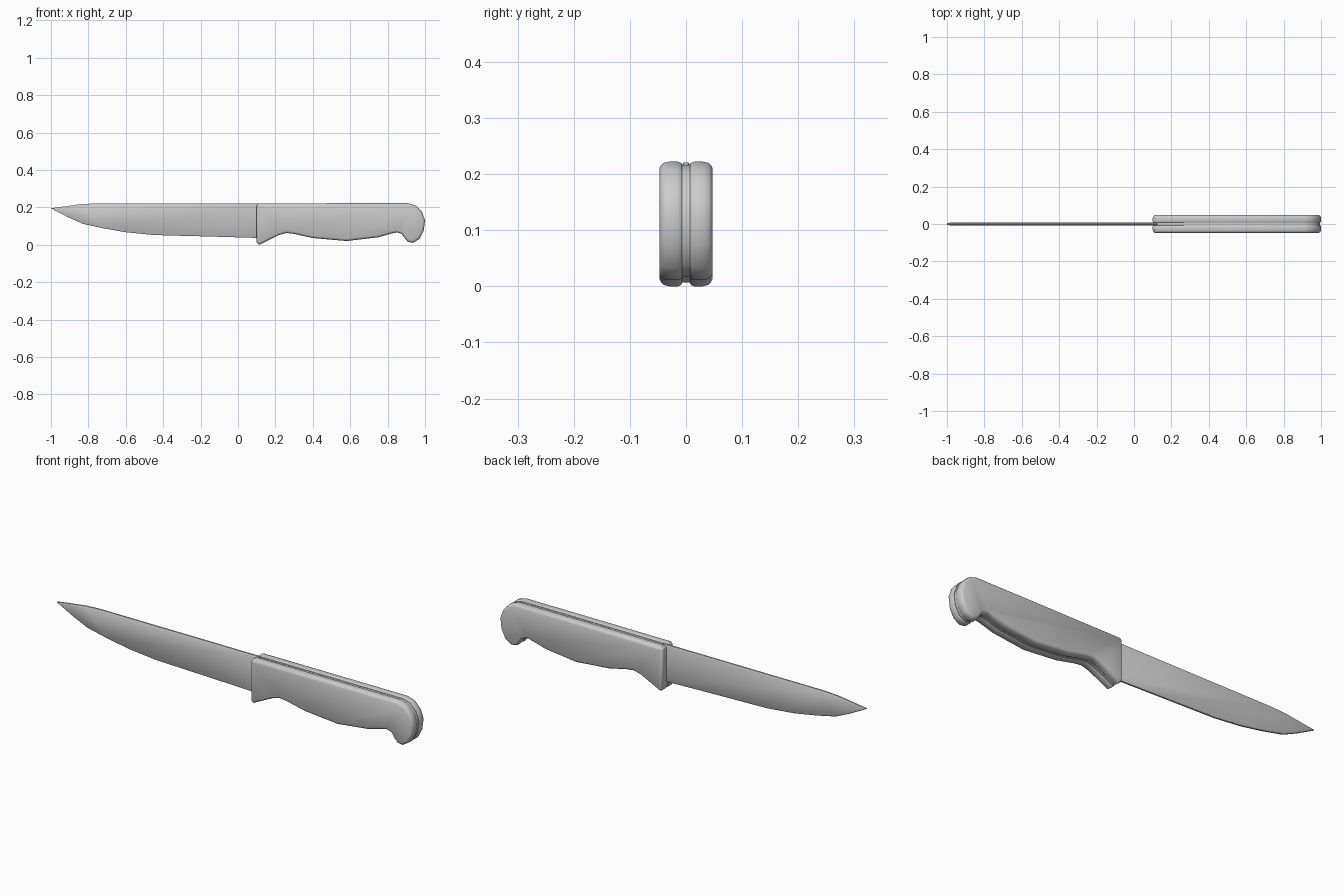
import bpy, bmesh, math
from mathutils import Vector

if "Cube" in bpy.data.objects:
    bpy.data.objects.remove(bpy.data.objects["Cube"])


def inset(pts, d):
    """Move every corner of a counter-clockwise outline inward by d."""
    out = []
    for i, p in enumerate(pts):
        a = (p - pts[i - 1]).normalized()
        b = (pts[(i + 1) % len(pts)] - p).normalized()
        na, nb = Vector((-a.y, a.x)), Vector((-b.y, b.x))
        out.append(p + (na + nb) * (d / (1 + na.dot(nb))))
    return out


def loft(name, outline, rings):
    """Skin copies of an x-z outline; each ring is (y, inset)."""
    pts = [Vector(p) for p in outline]
    area = sum(pts[i - 1].cross(p) for i, p in enumerate(pts))
    if area < 0:
        pts.reverse()
    bm = bmesh.new()
    loops = [[bm.verts.new((p.x, y, p.y)) for p in inset(pts, d)] for y, d in rings]
    n = len(pts)
    for lo, hi in zip(loops, loops[1:]):
        for i in range(n):
            j = (i + 1) % n
            bm.faces.new((lo[i], lo[j], hi[j], hi[i]))
    bm.faces.new(loops[0][::-1])
    bm.faces.new(loops[-1])
    bmesh.ops.recalc_face_normals(bm, faces=bm.faces)
    me = bpy.data.meshes.new(name)
    bm.to_mesh(me)
    bm.free()
    ob = bpy.data.objects.new(name, me)
    bpy.context.collection.objects.link(ob)
    bpy.ops.object.select_all(action='DESELECT')
    ob.select_set(True)
    bpy.context.view_layer.objects.active = ob
    bpy.ops.object.shade_smooth_by_angle(angle=math.radians(42))
    return ob


blade_outline = [(-1.0, 0.195), (-0.84, 0.217), (-0.76, 0.221), (0.125, 0.221),
                 (0.125, 0.036), (-0.15, 0.044), (-0.45, 0.052), (-0.6, 0.067),
                 (-0.72, 0.088), (-0.83, 0.112), (-0.91, 0.148)]

handle_outline = [(0.1, 0.21), (0.111, 0.221), (0.5, 0.222), (0.91, 0.222),
                  (0.95, 0.21), (0.984, 0.175), (1.0, 0.13), (0.993, 0.075),
                  (0.972, 0.033), (0.938, 0.011), (0.908, 0.015), (0.89, 0.037),
                  (0.876, 0.058), (0.85, 0.066), (0.82, 0.06), (0.75, 0.04),
                  (0.58, 0.02), (0.4, 0.036), (0.3, 0.058), (0.26, 0.063),
                  (0.22, 0.052), (0.18, 0.033), (0.114, 0.0), (0.1, 0.011)]

# Blade with softened rim, and the tang sandwiched inside the handle
loft("blade", blade_outline, [(-0.008, 0.006), (-0.004, 0), (0.004, 0), (0.008, 0.006)])
loft("tang", handle_outline, [(-0.008, 0.006), (0.008, 0.006)])

# Two rounded handle scales
for name, s in (("handle_scale_front", -1), ("handle_scale_back", 1)):
    loft(name, handle_outline,
         [(s * y, d) for y, d in ((0.007, 0.004), (0.009, 0.002), (0.014, 0), (0.03, 0),
                                  (0.040, 0.002), (0.0445, 0.006), (0.0475, 0.012))])
